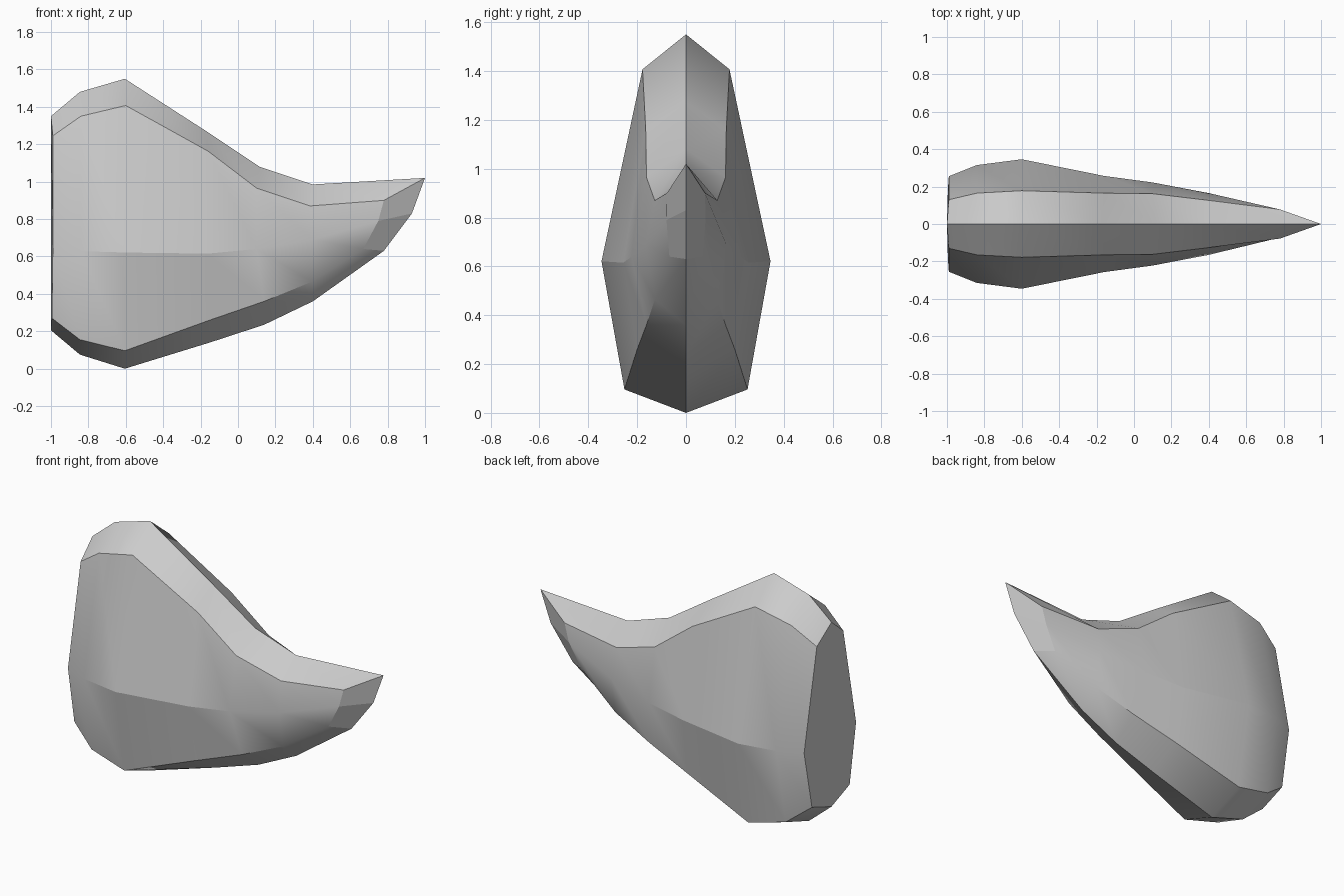
import bpy
import bmesh

if "Cube" in bpy.data.objects:
    bpy.data.objects.remove(bpy.data.objects["Cube"])

# Each station: ridge (x, z), shoulder, flank and lower edge (x, y, z), keel (x, z)
stations = [
    ((-1.0, 1.35), (-.99, .13, 1.245), (-.99, .255, .63), (-.995, .185, .27), (-1.0, .205)),
    ((-.845, 1.48), (-.84, .165, 1.35), (-.84, .315, .628), (-.845, .23, .155), (-.845, .075)),
    ((-.605, 1.55), (-.6, .178, 1.407), (-.6, .346, .621), (-.605, .252, .096), (-.605, 0)),
    ((-.17, 1.27), (-.16, .165, 1.163), (-.16, .257, .615), (-.15, .2, .26), (-.15, .14)),
    ((.115, 1.08), (.1, .162, .965), (.1, .222, .64), (.14, .162, .36), (.14, .235)),
    ((.4, .985), (.385, .128, .87), (.4, .165, .69), (.395, .127, .465), (.4, .36)),
    ((1.0, 1.02), (.78, .078, .9), (.75, .08, .79), (.67, .068, .64), (.78, .63)),
]
nose_front = (.93, 0, .83)

grey = bpy.data.materials.new("grey")
grey.diffuse_color = (.6, .6, .6, 1)
grey.use_nodes = True
grey.node_tree.nodes["Principled BSDF"].inputs["Base Color"].default_value = grey.diffuse_color

bm = bmesh.new()

# Closed eight-sided ring at every station: right half, then mirrored half
rings = []
for ridge, shoulder, flank, lower, keel in stations:
    half = [shoulder, flank, lower]
    pts = [(ridge[0], 0, ridge[1])]
    pts += [(x, -y, z) for x, y, z in half]
    pts += [(keel[0], 0, keel[1])]
    pts += list(reversed(half))
    rings.append([bm.verts.new(p) for p in pts])

# Skin between the rings
for a, b in zip(rings, rings[1:]):
    for i in range(8):
        j = (i + 1) % 8
        bm.faces.new((a[i], a[j], b[j], b[i]))

# Flat back and pointed nose
bm.faces.new(list(reversed(rings[0])))
nose = bm.verts.new(nose_front)
end = rings[-1]
for quad in ((0, 1, 2), (2, 3, 4), (4, 5, 6), (6, 7, 0)):
    bm.faces.new([end[i] for i in quad] + [nose])
bmesh.ops.recalc_face_normals(bm, faces=bm.faces)

for f in bm.faces:
    f.smooth = True


def crease(a, b):
    edge = bm.edges.get((a, b))
    if edge:
        edge.smooth = False


# Crisp lengthwise edges: (ring index, first station, last station)
for i, first, last in ((0, 0, 6), (1, 0, 6), (2, 1, 4), (3, 0, 5), (4, 0, 6),
                       (5, 0, 5), (6, 1, 4), (7, 0, 6)):
    for s in range(first, last):
        crease(rings[s][i], rings[s + 1][i])

# Crisp rims of the back and the nose
for ring in (rings[0], end):
    for i in range(8):
        crease(ring[i], ring[(i + 1) % 8])
for i in (0, 2, 4, 6):
    crease(end[i], nose)

mesh = bpy.data.meshes.new("wedge_body")
bm.to_mesh(mesh)
bm.free()
mesh.materials.append(grey)
body = bpy.data.objects.new("wedge_body", mesh)
bpy.context.collection.objects.link(body)
